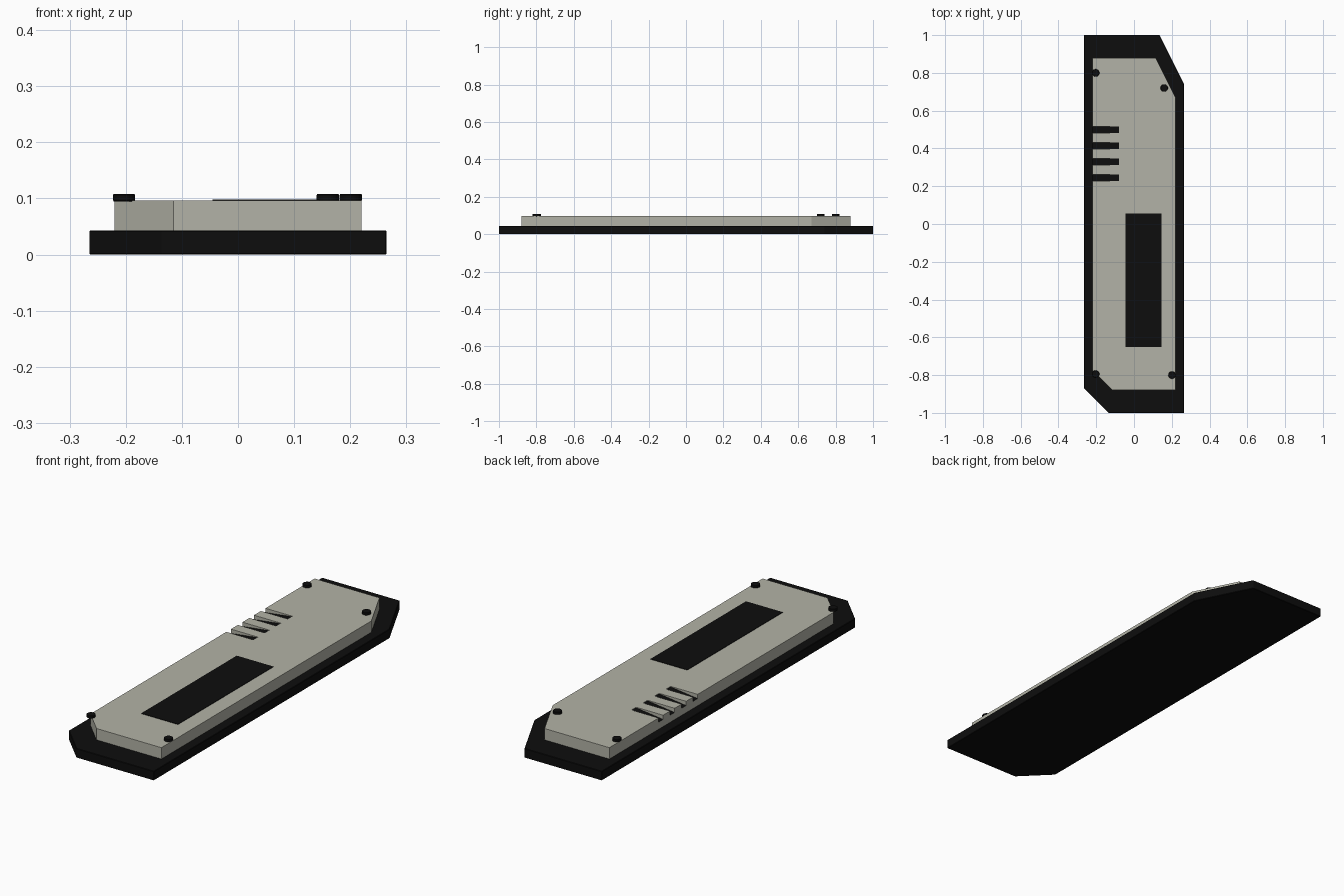
import bpy, bmesh, math

cube = bpy.data.objects.get("Cube")
if cube:
    bpy.data.objects.remove(cube, do_unlink=True)


def make_material(name, colour):
    mat = bpy.data.materials.new(name)
    mat.use_nodes = True
    mat.diffuse_color = (*colour, 1)
    mat.node_tree.nodes["Principled BSDF"].inputs["Base Color"].default_value = (*colour, 1)
    return mat


black = make_material("black plastic", (0.004, 0.004, 0.004))
grey = make_material("warm grey", (0.45, 0.45, 0.385))


def extrude(name, outline, depth, mats, move=(0, 0, 0), bevel=0.0):
    """Extrude a flat xy outline upwards into a solid."""
    bm = bmesh.new()
    face = bm.faces.new([bm.verts.new((x, y, 0)) for x, y in outline])
    top = bmesh.ops.extrude_face_region(bm, geom=[face])["geom"]
    bmesh.ops.translate(bm, vec=(0, 0, depth),
                        verts=[v for v in top if isinstance(v, bmesh.types.BMVert)])
    bmesh.ops.translate(bm, vec=move, verts=bm.verts[:])
    bmesh.ops.recalc_face_normals(bm, faces=bm.faces[:])
    if bevel:
        bmesh.ops.bevel(bm, geom=bm.edges[:], offset=bevel, segments=1, affect='EDGES')
    mesh = bpy.data.meshes.new(name)
    bm.to_mesh(mesh)
    bm.free()
    for mat in mats:
        mesh.materials.append(mat)
    obj = bpy.data.objects.new(name, mesh)
    bpy.context.collection.objects.link(obj)
    return obj


def clipped_slab(w, l, back, front):
    """Rectangle with the back left and front right corners cut off."""
    return [(-w, l), (w - back[0], l), (w, l - back[1]),
            (w, -l), (-w + front, -l), (-w, -l + front)]


# Base and cover
extrude("base", clipped_slab(0.265, 1, (0.13, 0.26), 0.13), 0.043, [black], bevel=0.002)
TOP = 0.096
cover = extrude("cover", clipped_slab(0.22, 0.88, (0.105, 0.21), 0.105),
                TOP - 0.043, [grey, black], (0, 0, 0.043))

# Ramped grip slots, open at the right edge and running out to the surface
wedge = [(-0.23, TOP - 0.021), (-0.08, TOP - 0.002), (-0.08, TOP + 0.02), (-0.23, TOP + 0.02)]
bm = bmesh.new()
for i in range(4):
    y = 0.5 - i * 0.085
    ends = [[bm.verts.new((x, y + s * 0.017, z)) for x, z in wedge] for s in (-1, 1)]
    bm.faces.new(ends[0])
    bm.faces.new(reversed(ends[1]))
    for a in range(4):
        b = (a + 1) % 4
        bm.faces.new((ends[0][a], ends[1][a], ends[1][b], ends[0][b]))
bmesh.ops.recalc_face_normals(bm, faces=bm.faces[:])
cutter_mesh = bpy.data.meshes.new("slot_cutter")
bm.to_mesh(cutter_mesh)
bm.free()
cutter = bpy.data.objects.new("slot_cutter", cutter_mesh)
cutter.hide_render = True
bpy.context.collection.objects.link(cutter)

cut = cover.modifiers.new("slots", 'BOOLEAN')
cut.operation = 'DIFFERENCE'
cut.solver = 'EXACT'
cut.object = cutter
bpy.context.view_layer.update()
graph = bpy.context.evaluated_depsgraph_get()
carved = bpy.data.meshes.new_from_object(cover.evaluated_get(graph))
cover.modifiers.clear()
cover.data = carved
bpy.data.objects.remove(cutter, do_unlink=True)

# Slot floors are black
for poly in carved.polygons:
    is_floor = poly.normal.z > 0.5 and poly.normal.x < -0.05
    poly.material_index = 1 if is_floor else 0

# Dark window panel
extrude("window_panel", [(-0.045, -0.65), (0.145, -0.65), (0.145, 0.055), (-0.045, 0.055)],
        0.004, [black], (0, 0, TOP - 0.002))

# Corner screws
SIDES = 16
circle = [(0.02 * math.cos(math.tau * k / SIDES), 0.02 * math.sin(math.tau * k / SIDES))
          for k in range(SIDES)]
screws = {"back_right": (-0.203, 0.8), "back_left": (0.16, 0.72),
          "front_right": (-0.203, -0.795), "front_left": (0.201, -0.8)}
for corner, (x, y) in screws.items():
    extrude("screw_" + corner, circle, 0.013, [black], (x, y, TOP - 0.001), bevel=0.0015)
